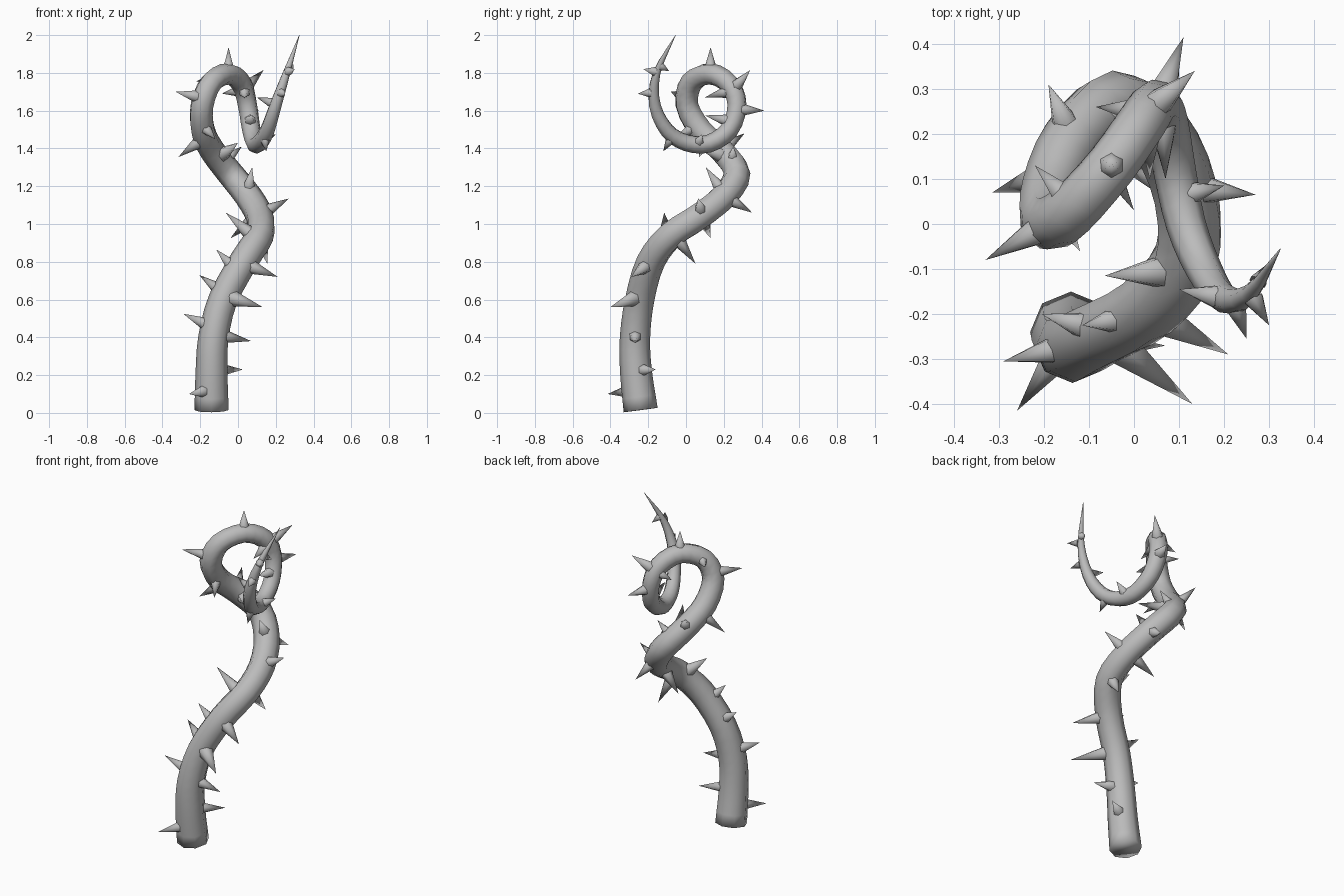
import bpy
import bmesh
from mathutils import Vector, Matrix

SIDES = 8
STEPS = 3

cube = bpy.data.objects.get("Cube")
if cube:
    bpy.data.objects.remove(cube, do_unlink=True)

grey = bpy.data.materials.new("plain grey")
grey.use_nodes = True
grey.diffuse_color = (0.5, 0.5, 0.5, 1)
grey.node_tree.nodes["Principled BSDF"].inputs["Base Color"].default_value = (0.5, 0.5, 0.5, 1)

# Centre line of each stretch of the vine: x, y, z, radius
stem = [
    (-.14, -.24, .015, .088), (-.14, -.265, .22, .082), (-.13, -.27, .4, .078),
    (-.08, -.245, .6, .075), (.028, -.187, .8, .074), (.115, -.08, .94, .073),
    (.114, .07, 1.04, .072), (.054, .203, 1.148, .071), (-.042, .27, 1.268, .069),
]
loop = [
    (-.137, .187, 1.39, .066), (-.185, .078, 1.495, .064), (-.19, .005, 1.63, .061),
    (-.14, .03, 1.75, .058), (-.05, .13, 1.795, .055), (.02, .23, 1.74, .053),
]
drop = [(.05, .27, 1.63, .05)]
tail = [
    (.07, .23, 1.5, .048), (.09, .12, 1.425, .046), (.115, 0, 1.43, .043),
    (.155, -.1, 1.495, .039), (.2, -.165, 1.63, .032), (.257, -.155, 1.8, .02),
    (.325, -.055, 2, .001),
]

# Thorn tips belonging to each stretch; leaning ones sweep upward
stem_tips = [
    (-.26, -.415, .1), (.025, -.16, .23), (.07, -.27, .38), (.13, -.4, .56),
    (.21, -.29, .72), (.155, .05, .79), (-.04, .13, .925), (.27, .065, 1.135),
    (.1, .35, 1.06), (0, .03, 1.43),
]
leaning_tips = [
    (-.29, -.305, .525), (-.205, -.2, .73), (-.115, -.225, .865),
    (-.065, -.115, 1.06), (.075, .105, 1.3),
]
loop_tips = [
    (.02, .25, 1.41), (-.315, .07, 1.355), (-.12, -.06, 1.45), (-.33, -.08, 1.7),
    (-.22, .13, 1.755), (-.05, .13, 1.935), (-.19, .31, 1.48), (.135, .34, 1.815),
]
drop_tips = [(.11, .415, 1.6), (-.085, .26, 1.69), (.035, .1, 1.67), (.07, .1, 1.575)]
tail_tips = [
    (.2, .085, 1.475), (.15, -.12, 1.385), (.1, -.145, 1.67),
    (.25, -.255, 1.69), (.3, -.225, 1.82), (.295, -.09, 1.81),
]


def smooth_path(points):
    """Catmull-Rom samples through 4D points (position and radius)."""
    p = [Vector(q) for q in points]
    p = [2 * p[0] - p[1]] + p + [2 * p[-1] - p[-2]]
    out = []
    for a, b, c, d in zip(p, p[1:], p[2:], p[3:]):
        for i in range(STEPS):
            t = i / STEPS
            out.append(0.5 * (2 * b + (c - a) * t + (2 * a - 5 * b + 4 * c - d) * t ** 2
                              + (3 * b - a - 3 * c + d) * t ** 3))
    out.append(p[-2])
    return out


def add_object(name, bm, angle):
    bmesh.ops.recalc_face_normals(bm, faces=bm.faces)
    mesh = bpy.data.meshes.new(name)
    bm.to_mesh(mesh)
    bm.free()
    mesh.materials.append(grey)
    obj = bpy.data.objects.new(name, mesh)
    bpy.context.collection.objects.link(obj)
    bpy.ops.object.select_all(action='DESELECT')
    obj.select_set(True)
    bpy.context.view_layer.objects.active = obj
    bpy.ops.object.shade_smooth_by_angle(angle=angle)


def build_vine(samples):
    """Sweep a ring along the path, carrying the frame so it does not twist."""
    bm = bmesh.new()
    centres = [s.to_3d() for s in samples]
    side = Vector((1, 0, 0))
    rings = []
    for i, s in enumerate(samples):
        ahead = centres[min(i + 1, len(centres) - 1)]
        along = (ahead - centres[max(i - 1, 0)]).normalized()
        side = (side - along * side.dot(along)).normalized()
        rings.append([
            bm.verts.new(centres[i] + Matrix.Rotation(6.28319 * k / SIDES, 3, along)
                         @ side * s.w * 1.03)
            for k in range(SIDES)])
    for lower, upper in zip(rings, rings[1:]):
        for k in range(SIDES):
            n = (k + 1) % SIDES
            bm.faces.new((lower[k], lower[n], upper[n], upper[k]))
    bm.faces.new(rings[0])
    bm.faces.new(rings[-1])
    add_object("vine", bm, 1.8)


def nearest(tip, samples):
    """Closest centre-line point and its radius."""
    best = None
    for a, b in zip(samples, samples[1:]):
        line = (b - a).to_3d()
        t = (tip - a.to_3d()).dot(line) / line.length_squared
        q = a.lerp(b, min(max(t, 0), 1))
        gap = (tip - q.to_3d()).length
        if best is None or gap < best[0]:
            best = (gap, q)
    return best[1]


def build_thorns(name, tips, samples, lean=0):
    """Six-sided spikes from the vine's surface out to each tip."""
    bm = bmesh.new()
    for t in tips:
        tip = Vector(t)
        q = nearest(tip - Vector((0, 0, lean)), samples)
        out = (tip - q.to_3d()).normalized()
        base = q.to_3d() + out * q.w * 0.8
        length = (tip - base).length
        place = Matrix.Translation((base + tip) / 2) @ out.to_track_quat('Z', 'Y').to_matrix().to_4x4()
        bmesh.ops.create_cone(bm, cap_ends=True, segments=6, radius1=0.015 + 0.14 * length,
                              radius2=0, depth=length, matrix=place)
    add_object(name, bm, 1.1)


# Vine, then thorns matched to their own stretch
path = smooth_path(stem + loop + drop + tail)
build_vine(path)
start = 0
for name, points, tips in (("stem", stem, stem_tips), ("loop", loop, loop_tips),
                           ("drop", drop, drop_tips), ("tail", tail, tail_tips)):
    end = start + len(points) * STEPS
    build_thorns(name + "_thorns", tips, path[max(start - 2, 0):end])
    start = end
build_thorns("leaning_stem_thorns", leaning_tips, path[:len(stem) * STEPS], 0.045)
